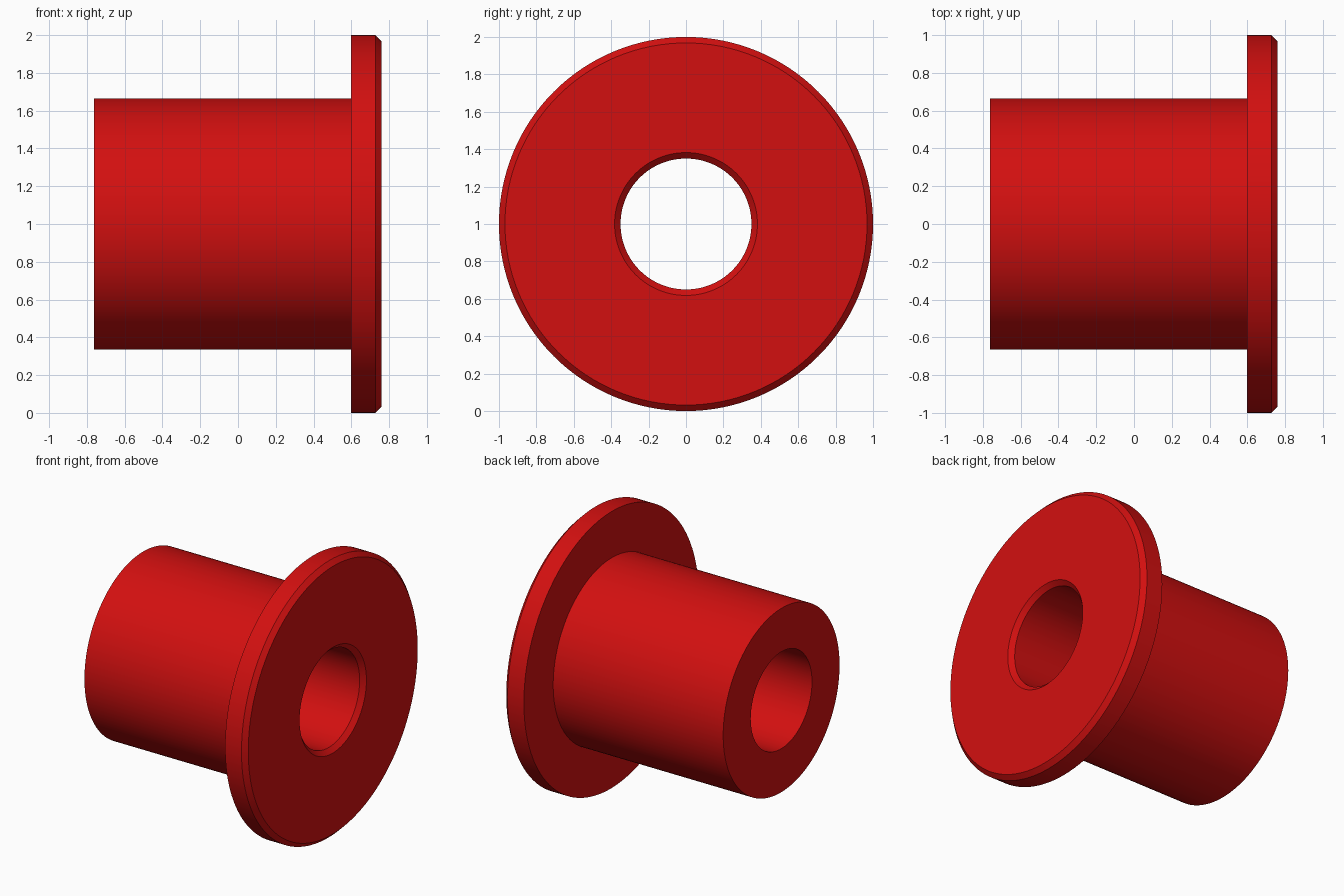
import bpy, bmesh, math

if "Cube" in bpy.data.objects:
    bpy.data.objects.remove(bpy.data.objects["Cube"])

SEGMENTS = 128

# Closed half-section of the flanged bushing: (position along x, radius)
PROFILE = [
    (-0.763, 0.35),   # bore, sleeve end
    (-0.763, 0.665),  # sleeve outer edge
    (0.597, 0.665),   # sleeve meets flange
    (0.597, 1.0),     # flange back rim
    (0.728, 1.0),     # start of rim chamfer
    (0.76, 0.968),    # end of rim chamfer
    (0.76, 0.382),    # start of bore chamfer
    (0.728, 0.35),    # end of bore chamfer
]

red = bpy.data.materials.new("red")
red.diffuse_color = (0.65, 0.005, 0.005, 1.0)
red.use_nodes = True
red.node_tree.nodes["Principled BSDF"].inputs["Base Color"].default_value = red.diffuse_color

# Revolve the section around the horizontal axis
bm = bmesh.new()
rings = []
for i in range(SEGMENTS):
    a = 2 * math.pi * i / SEGMENTS
    rings.append([bm.verts.new((x, r * math.cos(a), 1 + r * math.sin(a)))
                  for x, r in PROFILE])
n = len(PROFILE)
for i, ring in enumerate(rings):
    nxt = rings[(i + 1) % SEGMENTS]
    for j in range(n):
        k = (j + 1) % n
        bm.faces.new((ring[j], ring[k], nxt[k], nxt[j]))
bmesh.ops.recalc_face_normals(bm, faces=bm.faces)

mesh = bpy.data.meshes.new("flanged_bushing")
bm.to_mesh(mesh)
bm.free()
mesh.materials.append(red)
bushing = bpy.data.objects.new("flanged_bushing", mesh)
bpy.context.collection.objects.link(bushing)

# Smooth round walls, crisp rims and chamfers
bpy.context.view_layer.objects.active = bushing
bushing.select_set(True)
bpy.ops.object.shade_smooth_by_angle(angle=math.radians(30))
